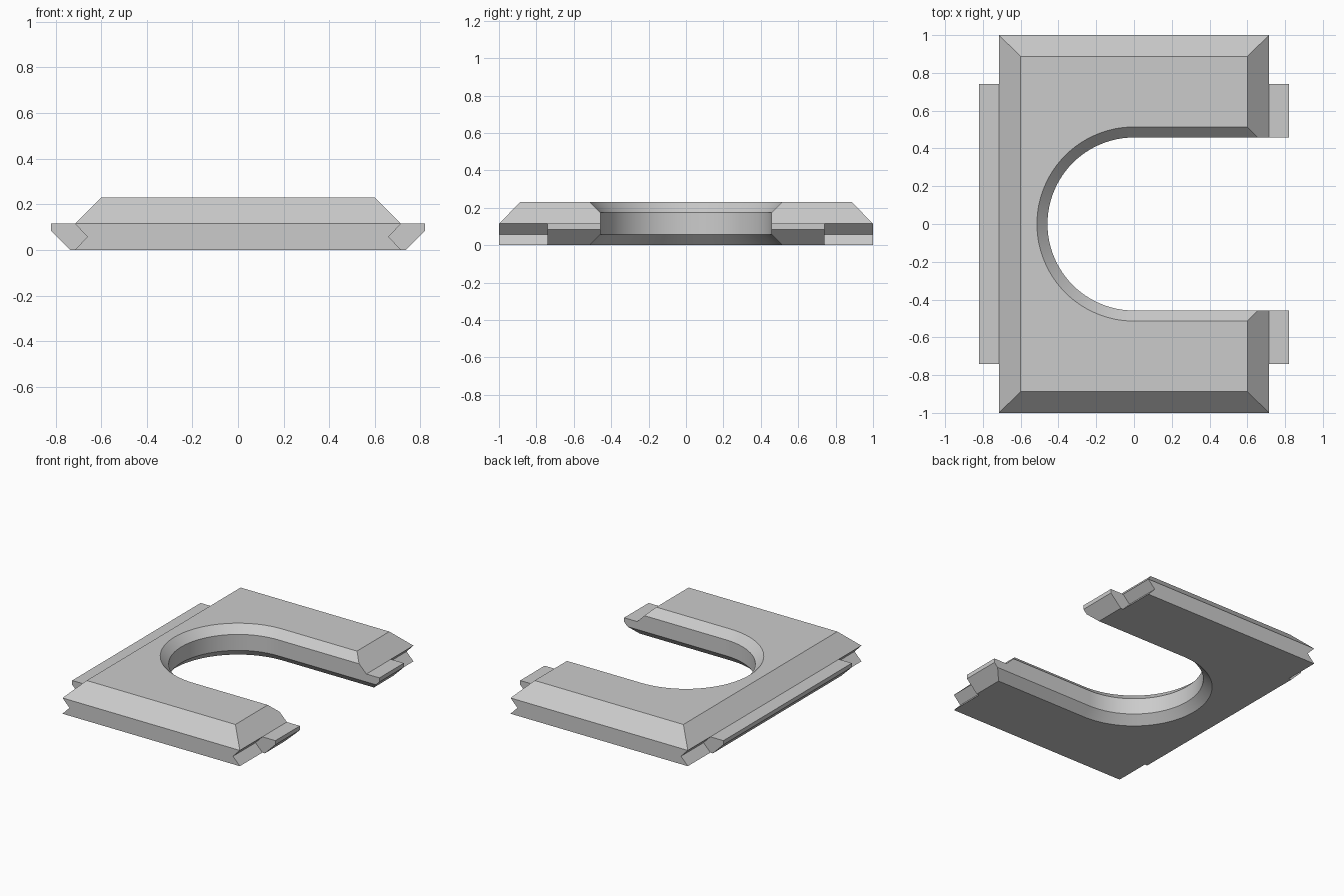
import bpy
import bmesh
import math

cube = bpy.data.objects.get("Cube")
if cube:
    bpy.data.objects.remove(cube, do_unlink=True)

grey = bpy.data.materials.new("plain grey")
grey.use_nodes = True
colour = (0.6, 0.6, 0.6, 1)
grey.diffuse_color = colour
grey.node_tree.nodes["Principled BSDF"].inputs["Base Color"].default_value = colour


def loft(name, rings):
    """Closed solid through a stack of matching point rings."""
    bm = bmesh.new()
    loops = [[bm.verts.new(p) for p in ring] for ring in rings]
    for a, b in zip(loops, loops[1:]):
        for i in range(len(a)):
            j = (i + 1) % len(a)
            bm.faces.new((a[i], a[j], b[j], b[i]))
    bm.faces.new(loops[0][::-1])
    bm.faces.new(loops[-1])
    bmesh.ops.recalc_face_normals(bm, faces=bm.faces)
    mesh = bpy.data.meshes.new(name)
    bm.to_mesh(mesh)
    bm.free()
    mesh.materials.append(grey)
    obj = bpy.data.objects.new(name, mesh)
    bpy.context.collection.objects.link(obj)
    return obj


def rectangle(x, y, z):
    return [(-x, -y, z), (x, -y, z), (x, y, z), (-x, y, z)]


def slot_ring(r, z, steps=48):
    """U outline: half circle on the left, open past the right edge."""
    arc = [math.pi / 2 + math.pi * i / steps for i in range(steps + 1)]
    return ([(1, r, z)] + [(r * math.cos(a), r * math.sin(a), z) for a in arc]
            + [(1, -r, z)])


def cut(obj, cutter):
    mod = obj.modifiers.new("slot", 'BOOLEAN')
    mod.operation = 'DIFFERENCE'
    mod.solver = 'EXACT'
    mod.object = cutter
    graph = bpy.context.evaluated_depsgraph_get()
    mesh = bpy.data.meshes.new_from_object(obj.evaluated_get(graph))
    obj.modifiers.clear()
    obj.data = mesh


# Plate with bevelled top and V grooves along both sides
plate = loft("plate", [rectangle(0.715, 1, 0), rectangle(0.66, 1, 0.0575),
                       rectangle(0.715, 1, 0.115), rectangle(0.6, 0.887, 0.23)])

# Side tabs seated in the grooves
tab_profile = [(0.66, 0.0575), (0.715, 0.115), (0.82, 0.115),
               (0.82, 0.085), (0.735, 0), (0.715, 0)]
tabs = {}
for name, side in (("left_tabs", 1), ("right_tab", -1)):
    tabs[name] = loft(name, [[(side * x, y, z) for x, z in tab_profile]
                             for y in (-0.74, 0.74)])

# Round-ended slot with chamfered rims, also splitting the tab at the open end
cutter = loft("slot_cutter", [slot_ring(0.557, -0.04), slot_ring(0.458, 0.0575),
                              slot_ring(0.458, 0.174), slot_ring(0.557, 0.273)])
cutter.hide_render = True
for obj in (plate, tabs["left_tabs"]):
    cut(obj, cutter)
bpy.data.objects.remove(cutter, do_unlink=True)

# Smooth the round wall, keep the bevels sharp
bpy.ops.object.select_all(action='DESELECT')
for obj in (plate, *tabs.values()):
    obj.select_set(True)
bpy.context.view_layer.objects.active = plate
bpy.ops.object.shade_smooth_by_angle(angle=math.radians(30))
